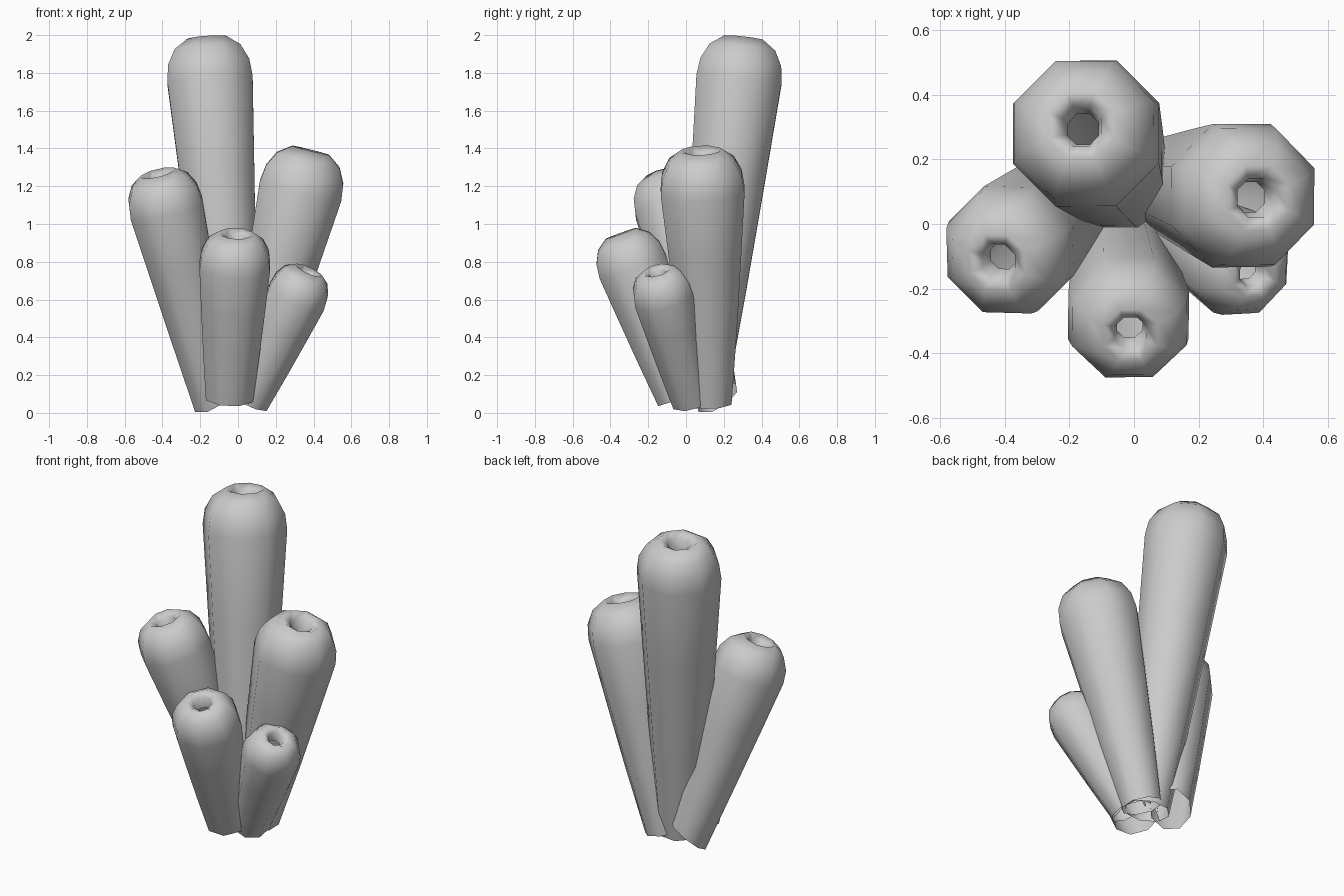
import bpy
import math
from mathutils import Vector

cube = bpy.data.objects.get("Cube")
if cube:
    bpy.data.objects.remove(cube, do_unlink=True)

SIDES = 8
UP = Vector((0, 0, 1))

# One plain grey for the whole cluster
grey = bpy.data.materials.new("sponge_grey")
grey.use_nodes = True
colour = (0.6, 0.6, 0.6, 1)
grey.diffuse_color = colour
grey.node_tree.nodes["Principled BSDF"].inputs["Base Color"].default_value = colour

# Rounded mouth: (radius, depth below the top), both relative to the tube radius
MOUTH = [(1.0, 0.92), (0.95, 0.55), (0.77, 0.22), (0.45, 0.0),
         (0.27, 0.12), (0.21, 0.45)]


def make_tube(name, base, top, base_radius, radius, slant=0.0):
    """Open, tapered eight-sided tube whose lip curls inwards at the top."""
    base, top = Vector(base), Vector(top)
    axis = (top - base).normalized()
    length = (top - base).length
    turn = UP.rotation_difference(axis)
    lean = Vector((axis.x, axis.y, 0)).normalized()

    # Rings from the base up the wall, over the lip and into the hole
    shoulder = length - MOUTH[0][1] * radius
    rings = [(base_radius, 0.0)]
    for f in (0.35, 0.7):
        rings.append((base_radius + (radius - base_radius) * f ** 0.9, shoulder * f))
    rings += [(r * radius, length - d * radius) for r, d in MOUTH]

    verts, faces = [], []
    for level, (r, height) in enumerate(rings):
        for i in range(SIDES):
            a = math.tau * (i + 0.5) / SIDES
            out = turn @ Vector((r * math.cos(a), r * math.sin(a), 0))
            point = base + axis * height + out
            if level == 0:
                point -= axis * slant * out.dot(lean)
            verts.append(point)
    for k in range(len(rings) - 1):
        for i in range(SIDES):
            j = (i + 1) % SIDES
            lo, hi = k * SIDES, (k + 1) * SIDES
            faces.append((lo + i, lo + j, hi + j, hi + i))

    mesh = bpy.data.meshes.new(name)
    mesh.from_pydata(verts, [], faces)
    mesh.materials.append(grey)
    mesh.shade_smooth()
    obj = bpy.data.objects.new(name, mesh)
    bpy.context.collection.objects.link(obj)
    return obj


# Five tubes fanning out from a shared foot
make_tube("tall_back_tube", (-0.02, 0.09, 0.06), (-0.165, 0.305, 1.985), 0.13, 0.245)
make_tube("left_tube", (0.05, 0.13, 0.05), (0.385, 0.08, 1.39), 0.12, 0.24)
make_tube("right_tube", (-0.13, 0.165, 0.08), (-0.425, -0.12, 1.27), 0.12, 0.212, 0.4)
make_tube("front_tube", (-0.045, -0.03, 0.08), (-0.01, -0.345, 0.95), 0.135, 0.202)
make_tube("small_front_tube", (0.06, 0.03, 0.06), (0.375, -0.155, 0.755), 0.11, 0.17)
